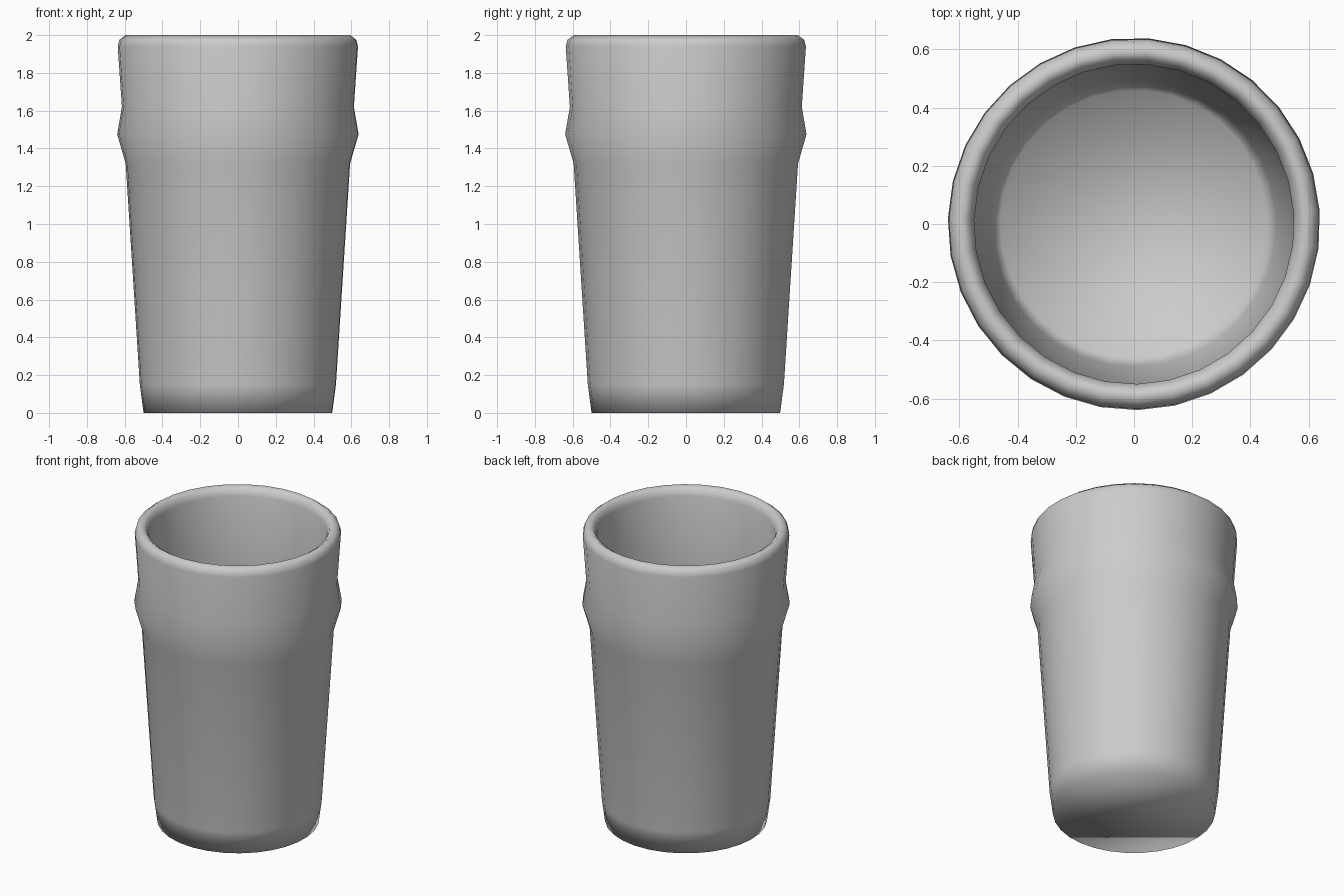
import bpy
import bmesh
from math import sin, cos, tau, radians

if "Cube" in bpy.data.objects:
    bpy.data.objects.remove(bpy.data.objects["Cube"])

SIDES = 31
PHASE = radians(4.1)

# Profile (radius, height): outer wall upward, over the lip, down the inside
PROFILE = [
    (0.50, 0.00), (0.52, 0.15), (0.595, 1.32), (0.64, 1.475), (0.615, 1.62),
    (0.637, 1.94), (0.628, 1.975), (0.595, 2.00),
    (0.565, 1.98), (0.55, 1.94), (0.553, 1.45), (0.49, 0.15), (0.46, 0.08),
]


def lathe(name, profile):
    bm = bmesh.new()
    rings = [[bm.verts.new((r * cos(PHASE + tau * i / SIDES),
                            r * sin(PHASE + tau * i / SIDES), z))
              for i in range(SIDES)] for r, z in profile]
    for low, high in zip(rings, rings[1:]):
        for i in range(SIDES):
            j = (i + 1) % SIDES
            bm.faces.new((low[i], low[j], high[j], high[i]))
    # Underside and inner floor
    bm.faces.new(rings[0][::-1])
    bm.faces.new(rings[-1])
    for face in bm.faces:
        face.smooth = True
    mesh = bpy.data.meshes.new(name)
    bm.to_mesh(mesh)
    bm.free()
    obj = bpy.data.objects.new(name, mesh)
    bpy.context.collection.objects.link(obj)
    return obj


# Tumbler body
lathe("pint_glass", PROFILE)
